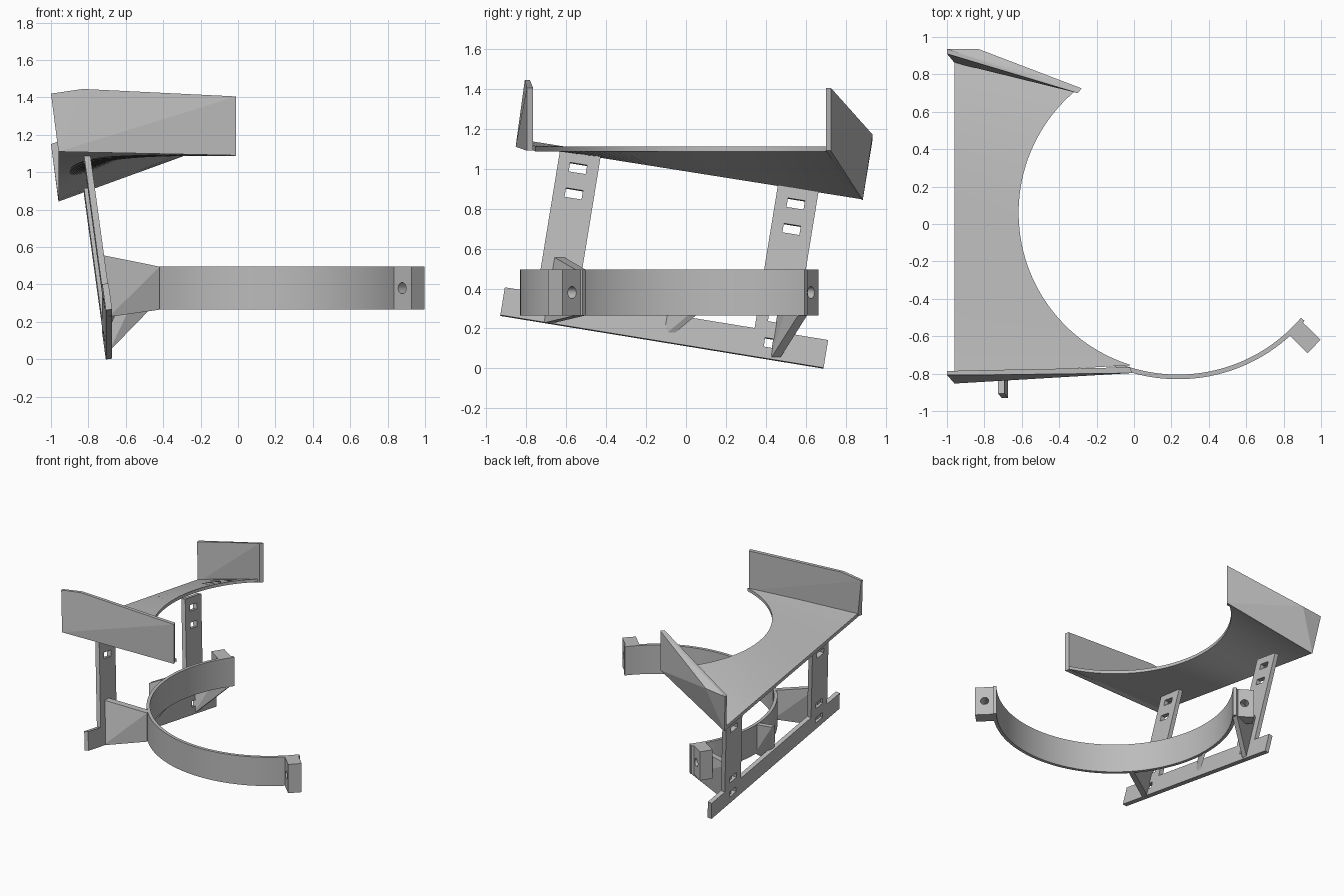
import bpy, bmesh, math
from mathutils import Vector, Matrix

cube = bpy.data.objects.get("Cube")
if cube:
    bpy.data.objects.remove(cube, do_unlink=True)

grey = bpy.data.materials.new("plain_grey")
grey.use_nodes = True
grey.diffuse_color = (0.5, 0.5, 0.5, 1)
grey.node_tree.nodes["Principled BSDF"].inputs["Base Color"].default_value = (0.5, 0.5, 0.5, 1)

CENTRE = Vector((0.235, 0.06, 0))
BAND_LOW, BAND_HIGH = 0.265, 0.495


def finish(name, bm, smooth=False):
    bmesh.ops.recalc_face_normals(bm, faces=bm.faces)
    mesh = bpy.data.meshes.new(name)
    bm.to_mesh(mesh)
    bm.free()
    mesh.materials.append(grey)
    obj = bpy.data.objects.new(name, mesh)
    bpy.context.collection.objects.link(obj)
    if smooth:
        bpy.ops.object.select_all(action='DESELECT')
        obj.select_set(True)
        bpy.context.view_layer.objects.active = obj
        bpy.ops.object.shade_smooth_by_angle(angle=math.radians(30))
    return obj


def hull(name, points):
    bm = bmesh.new()
    for p in points:
        bm.verts.new(p)
    bmesh.ops.convex_hull(bm, input=bm.verts)
    bmesh.ops.dissolve_limit(bm, angle_limit=0.01, verts=bm.verts, edges=bm.edges)
    return finish(name, bm)


def loft(name, sections):
    """Skin a row of four-cornered cross-sections and cap both ends."""
    bm = bmesh.new()
    rows = [[bm.verts.new(p) for p in s] for s in sections]
    for a, b in zip(rows, rows[1:]):
        for i in range(4):
            j = (i + 1) % 4
            bm.faces.new((a[i], a[j], b[j], b[i]))
    bm.faces.new(rows[0])
    bm.faces.new(rows[-1])
    return finish(name, bm, smooth=True)


def polar(radius, degrees, z=0):
    a = math.radians(degrees)
    return CENTRE + Vector((radius * math.cos(a), radius * math.sin(a), z))


# Half-round clamp band
START, END, STEPS = 142, 319.5, 64
band = []
for k in range(STEPS + 1):
    a = START + (END - START) * k / STEPS
    band.append([polar(r, a, z) for r, z in ((0.865, BAND_LOW), (0.89, BAND_LOW),
                                             (0.89, BAND_HIGH), (0.865, BAND_HIGH))])
loft("clamp_band", band)


# Drilled clamp lugs at both ends of the band
def lug(name, degrees):
    mid = (BAND_LOW + BAND_HIGH) / 2
    turn = Matrix.Translation(polar(0.95, degrees, mid)) @ Matrix.Rotation(math.radians(degrees), 4, 'Z')
    bm = bmesh.new()
    size = Matrix.Diagonal((0.14, 0.1, BAND_HIGH - BAND_LOW, 1))
    bmesh.ops.create_cube(bm, size=1, matrix=turn @ size)
    block = finish(name, bm)
    bm = bmesh.new()
    bmesh.ops.create_cone(bm, cap_ends=True, segments=24, radius1=0.03, radius2=0.03, depth=0.3,
                          matrix=turn @ Matrix.Rotation(math.pi / 2, 4, 'X'))
    cutter = finish(name + "_hole_cutter", bm)
    cutter.hide_render = True
    cutter.hide_set(True)
    cut = block.modifiers.new("bolt_hole", 'BOOLEAN')
    cut.operation = 'DIFFERENCE'
    cut.solver = 'EXACT'
    cut.object = cutter


lug("front_lug", -44.5)
lug("back_lug", 146.5)

# Tilted side frame: rail and two slotted uprights cut from one sheet
along = Vector((0, 0.987, -0.161)).normalized()
up = Vector((-0.134, 0.161, 0.98))
up = (up - along * up.dot(along)).normalized()
out = along.cross(up)
ORIGIN = Vector((-0.69, -0.93, 0.265))
LENGTH, RAIL, TALL, THICK = 1.64, 0.142, 0.875, 0.034
uprights = (0.265, 1.37)
slots = (0.08, 0.21, 0.665, 0.795)
us = sorted([0, LENGTH] + [c + d for c in uprights for d in (-0.103, -0.043, 0.043, 0.103)])
vs = sorted([0, RAIL, TALL] + [c + d for c in slots for d in (-0.023, 0.023)])


def solid(u, v):
    near = min(abs(u - c) for c in uprights)
    slotted = near < 0.043 and min(abs(v - s) for s in slots) < 0.023
    return (v < RAIL or near < 0.103) and not slotted


bm = bmesh.new()
for u0, u1 in zip(us, us[1:]):
    for v0, v1 in zip(vs, vs[1:]):
        if solid((u0 + u1) / 2, (v0 + v1) / 2):
            bm.faces.new([bm.verts.new(ORIGIN + along * u + up * v - out * THICK / 2)
                          for u, v in ((u0, v0), (u1, v0), (u1, v1), (u0, v1))])
bmesh.ops.remove_doubles(bm, verts=bm.verts, dist=0.0005)
sheet = bmesh.ops.extrude_face_region(bm, geom=bm.faces[:])
bmesh.ops.translate(bm, vec=out * THICK,
                    verts=[g for g in sheet["geom"] if isinstance(g, bmesh.types.BMVert)])
# the extrusion keeps the starting sheet as the opposite skin
finish("side_frame", bm)


# Brackets joining the frame to the band
def bracket(name, u, low, high, degrees, thick):
    foot = ORIGIN + along * u
    corners = [foot + up * low, foot + up * high,
               polar(0.88, degrees, BAND_LOW), polar(0.88, degrees, BAND_HIGH)]
    side = Vector((0, thick / 2, 0))
    hull(name, [p + s for p in corners for s in (side, -side)])


bracket("front_bracket", 0.24, 0, 0.34, 222, 0.05)
bracket("middle_bracket", 0.83, 0.02, 0.34, 182, 0.04)
bracket("back_bracket", 1.39, 0, 0.34, 143.5, 0.045)

# Shelf: ruled between a sloping straight edge and a level round edge
shelf = []
for k in range(49):
    t = k / 48
    inner = polar(0.852, 253 - 123.5 * t)
    outer = Vector((-0.96, -0.81 + 1.69 * t, 0))
    z_out = 1.115 - 0.268 * t
    shelf.append([outer + Vector((0, 0, z_out)), inner + Vector((0, 0, 1.087)),
                  inner + Vector((0, 0, 1.112)), outer + Vector((0, 0, z_out + 0.028))])
loft("shelf", shelf)

# Flared end walls
hull("front_wall", [(-0.02, -0.766, 1.09), (-0.02, -0.766, 1.405),
                    (-0.01, -0.797, 1.09), (-0.01, -0.797, 1.405),
                    (-1.0, -0.786, 1.42), (-0.83, -0.782, 1.445),
                    (-1.0, -0.807, 1.42), (-0.83, -0.807, 1.445),
                    (-0.96, -0.80, 1.12), (-0.96, -0.853, 1.11)])
hull("back_wall", [(-0.30, 0.70, 1.09), (-0.30, 0.70, 1.405),
                   (-0.28, 0.725, 1.09), (-0.28, 0.725, 1.405),
                   (-1.0, 0.91, 1.15), (-0.85, 0.89, 1.18),
                   (-1.0, 0.935, 1.15), (-0.83, 0.935, 1.17),
                   (-0.96, 0.862, 0.855), (-0.96, 0.885, 0.843)])
